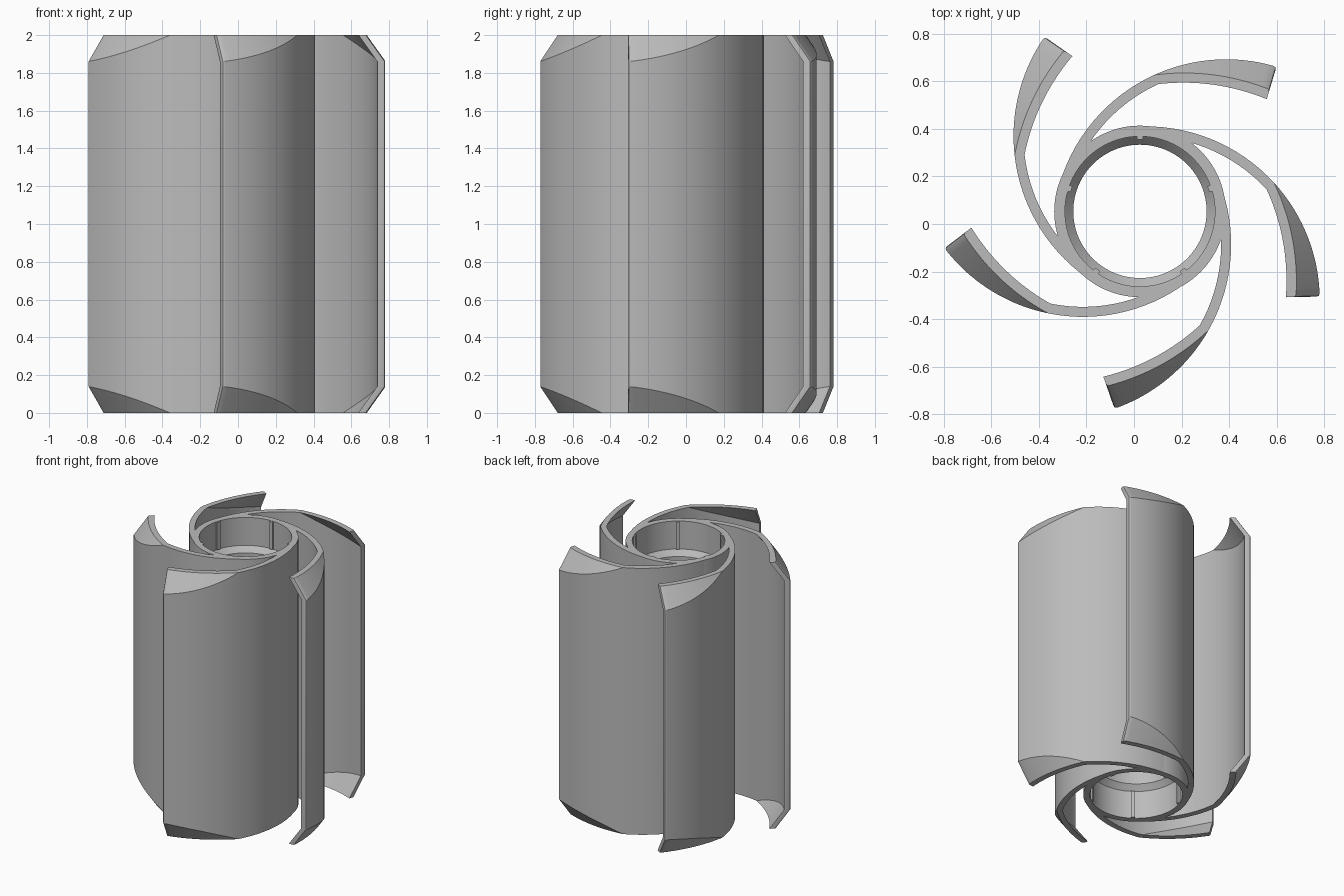
import bpy, bmesh, math
from mathutils import Matrix, Vector

if "Cube" in bpy.data.objects:
    bpy.data.objects.remove(bpy.data.objects["Cube"], do_unlink=True)

HEIGHT = 2.0
HUB = Vector((0.025, 0.053, 0))        # axis of the hub
ARC = Vector((0.05, -0.32, 0))         # centre of the first blade's arc
R_OUT, WALL = 0.73, 0.042              # blade radius and thickness
LIP_IN, LIP_H = 0.10, 0.14             # lip lean and height at the tip
ROOT, KINK, TIP = 94.0, 42.5, 1.2      # blade angles in degrees
COUNT = 5

grey = bpy.data.materials.new("matte_grey")
grey.use_nodes = True
colour = (0.5, 0.5, 0.5, 1)
grey.diffuse_color = colour
grey.node_tree.nodes["Principled BSDF"].inputs["Base Color"].default_value = colour


def finish(bm, name, location=(0, 0, 0)):
    bmesh.ops.remove_doubles(bm, verts=bm.verts, dist=0.0002)
    bmesh.ops.recalc_face_normals(bm, faces=bm.faces)
    mesh = bpy.data.meshes.new(name)
    bm.to_mesh(mesh)
    bm.free()
    mesh.materials.append(grey)
    obj = bpy.data.objects.new(name, mesh)
    obj.location = location
    bpy.context.collection.objects.link(obj)
    bpy.ops.object.select_all(action='DESELECT')
    obj.select_set(True)
    bpy.context.view_layer.objects.active = obj
    bpy.ops.object.shade_smooth_by_angle(angle=math.radians(25))
    return obj


def skin(bm, rings, closed=False):
    """Join successive vertex rings with quads, capping open ends."""
    n = len(rings[0])
    pairs = list(zip(rings, rings[1:]))
    if closed:
        pairs.append((rings[-1], rings[0]))
    for a, b in pairs:
        for i in range(n):
            j = (i + 1) % n
            bm.faces.new((a[i], a[j], b[j], b[i]))
    if not closed:
        bm.faces.new(rings[0])
        bm.faces.new(rings[-1])


# Hub sleeve: wide counterbores at both ends, conical seats, narrow middle bore
def make_hub():
    wall, bore, outer, depth, seat = 0.315, 0.28, 0.36, 0.21, 0.04
    profile = [(outer, 0), (outer, HEIGHT), (wall, HEIGHT),
               (wall, HEIGHT - depth), (bore, HEIGHT - depth - seat),
               (bore, depth + seat), (wall, depth), (wall, 0)]
    bm = bmesh.new()
    steps = 96
    rings = []
    for k in range(steps):
        a = math.tau * k / steps
        rings.append([bm.verts.new((r * math.cos(a), r * math.sin(a), z))
                      for r, z in profile])
    skin(bm, rings, closed=True)
    finish(bm, "hub_sleeve", HUB)

    # Small locating ribs inside each counterbore
    bm = bmesh.new()
    for k in range(COUNT):
        for z in (depth / 2, HEIGHT - depth / 2):
            place = (Matrix.Rotation(math.radians(90) + math.tau * k / COUNT, 4, 'Z')
                     @ Matrix.Translation((0.311, 0, z))
                     @ Matrix.Diagonal((0.018, 0.026, depth - 0.004, 1)))
            bmesh.ops.create_cube(bm, size=1, matrix=place)
    finish(bm, "hub_ribs", HUB)


# Curved blade whose top and bottom edges lean inward towards the tip
def make_blade(index):
    root = [ROOT + (KINK - ROOT) * i / 16 for i in range(16)]
    lip = [KINK + (TIP + 0.9 - KINK) * i / 20 for i in range(21)]
    turn = Matrix.Translation(HUB) @ Matrix.Rotation(math.tau * index / COUNT, 4, 'Z') \
        @ Matrix.Translation(-HUB)
    bm = bmesh.new()
    rings = []
    for deg in root + lip + [TIP + 0.25, TIP]:
        u = max(0.0, (KINK - deg) / (KINK - TIP))
        inset = LIP_IN * u + 0.06 * u * (1 - u)
        bend = LIP_H * min(1.0, inset / LIP_IN)
        # Slightly rounded outer corner at the tip
        soft = 0.012 if deg == TIP else 0.004 if deg < TIP + 0.5 else 0
        outer, inner = R_OUT - soft, R_OUT - WALL
        section = [(outer - inset, 0), (outer, bend),
                   (outer, HEIGHT - bend), (outer - inset, HEIGHT),
                   (inner - inset, HEIGHT), (inner, HEIGHT - bend),
                   (inner, bend), (inner - inset, 0)]
        a = math.radians(deg)
        ray = Vector((math.cos(a), math.sin(a), 0))
        rings.append([bm.verts.new(turn @ (ARC + ray * r + Vector((0, 0, z))))
                      for r, z in section])
    skin(bm, rings)
    finish(bm, "blade_%d" % (index + 1))


make_hub()
for i in range(COUNT):
    make_blade(i)
